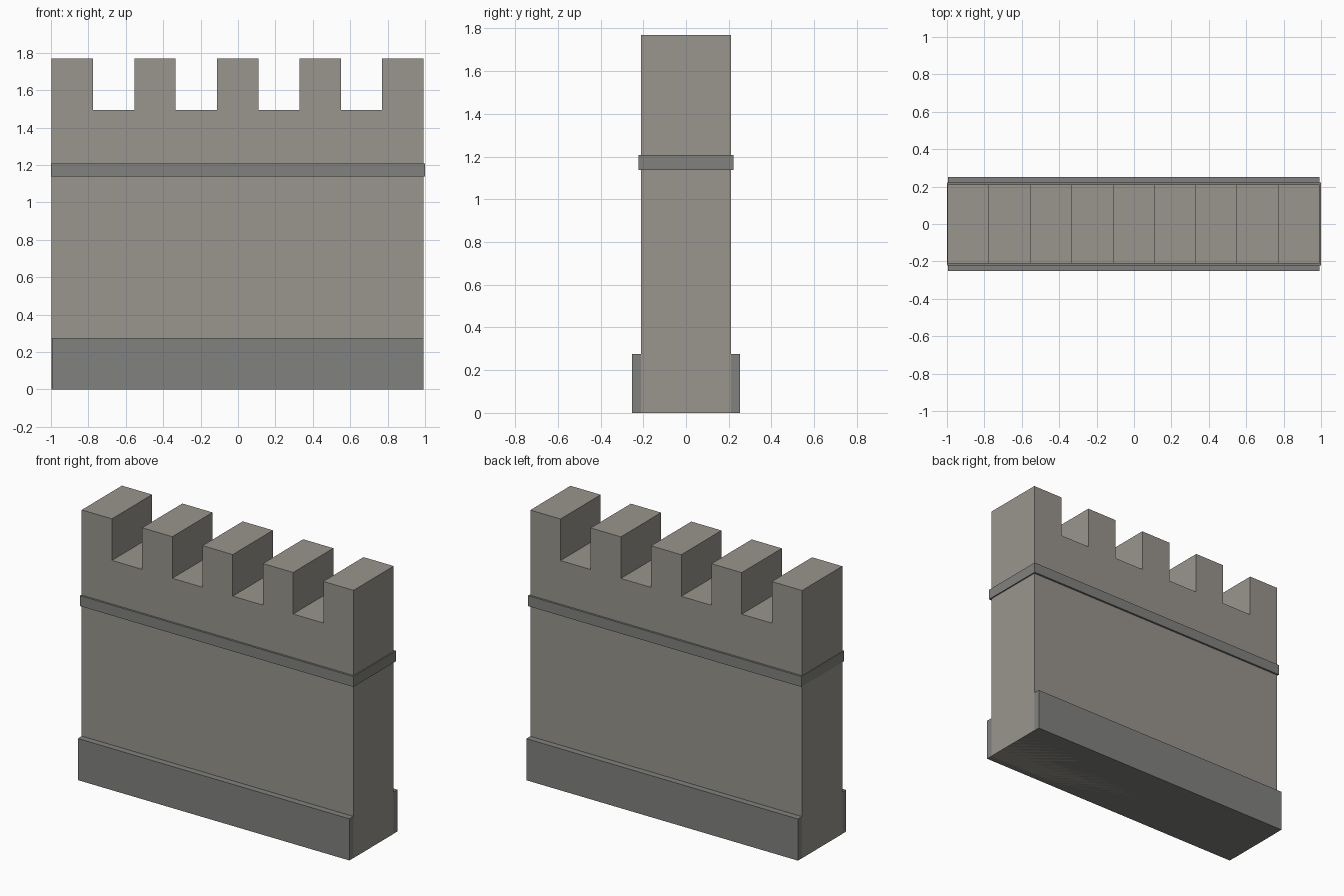
import bpy, bmesh

if "Cube" in bpy.data.objects:
    bpy.data.objects.remove(bpy.data.objects["Cube"])

HALF_L, HALF_W = 0.994, 0.21      # wall half length and half thickness
TOP, GAP_Z = 1.77, 1.495          # merlon top and crenel floor
STEP = 2 * HALF_L / 9             # merlon and gap width
CX = -0.002                       # slight wall offset inside the band


def material(name, rgb):
    m = bpy.data.materials.new(name)
    m.diffuse_color = (*rgb, 1)
    m.use_nodes = True
    m.node_tree.nodes["Principled BSDF"].inputs["Base Color"].default_value = m.diffuse_color
    return m


def extrude_profile(name, pts, half_w, mat):
    """Extrude an x-z outline symmetrically along y."""
    bm = bmesh.new()
    face = bm.faces.new([bm.verts.new((x, -half_w, z)) for x, z in pts])
    ext = bmesh.ops.extrude_face_region(bm, geom=[face])
    moved = [g for g in ext["geom"] if isinstance(g, bmesh.types.BMVert)]
    bmesh.ops.translate(bm, verts=moved, vec=(0, 2 * half_w, 0))
    bmesh.ops.recalc_face_normals(bm, faces=bm.faces[:])
    mesh = bpy.data.meshes.new(name)
    bm.to_mesh(mesh)
    bm.free()
    mesh.materials.append(mat)
    obj = bpy.data.objects.new(name, mesh)
    bpy.context.collection.objects.link(obj)
    return obj


def slab(name, x0, x1, z0, z1, half_w, mat):
    return extrude_profile(name, [(x0, z0), (x1, z0), (x1, z1), (x0, z1)], half_w, mat)


stone = material("light_stone", (0.32, 0.30, 0.27))
trim = material("dark_stone", (0.22, 0.22, 0.21))

# Wall with battlements: one stepped outline, five merlons and four gaps
x0 = CX - HALF_L
outline = [(x0 + 9 * STEP, 0), (x0, 0)]
for i in range(9):
    z = TOP if i % 2 == 0 else GAP_Z
    outline += [(x0 + i * STEP, z), (x0 + (i + 1) * STEP, z)]
extrude_profile("battlement_wall", outline, HALF_W, stone)

# Projecting band running all the way round
slab("string_course", -1.0, 1.0, 1.138, 1.207, 0.223, trim)

# Plinth, practically flush with the wall ends
slab("base_plinth", CX - HALF_L + 0.001, CX + HALF_L - 0.001, 0, 0.275, 0.252, trim)
